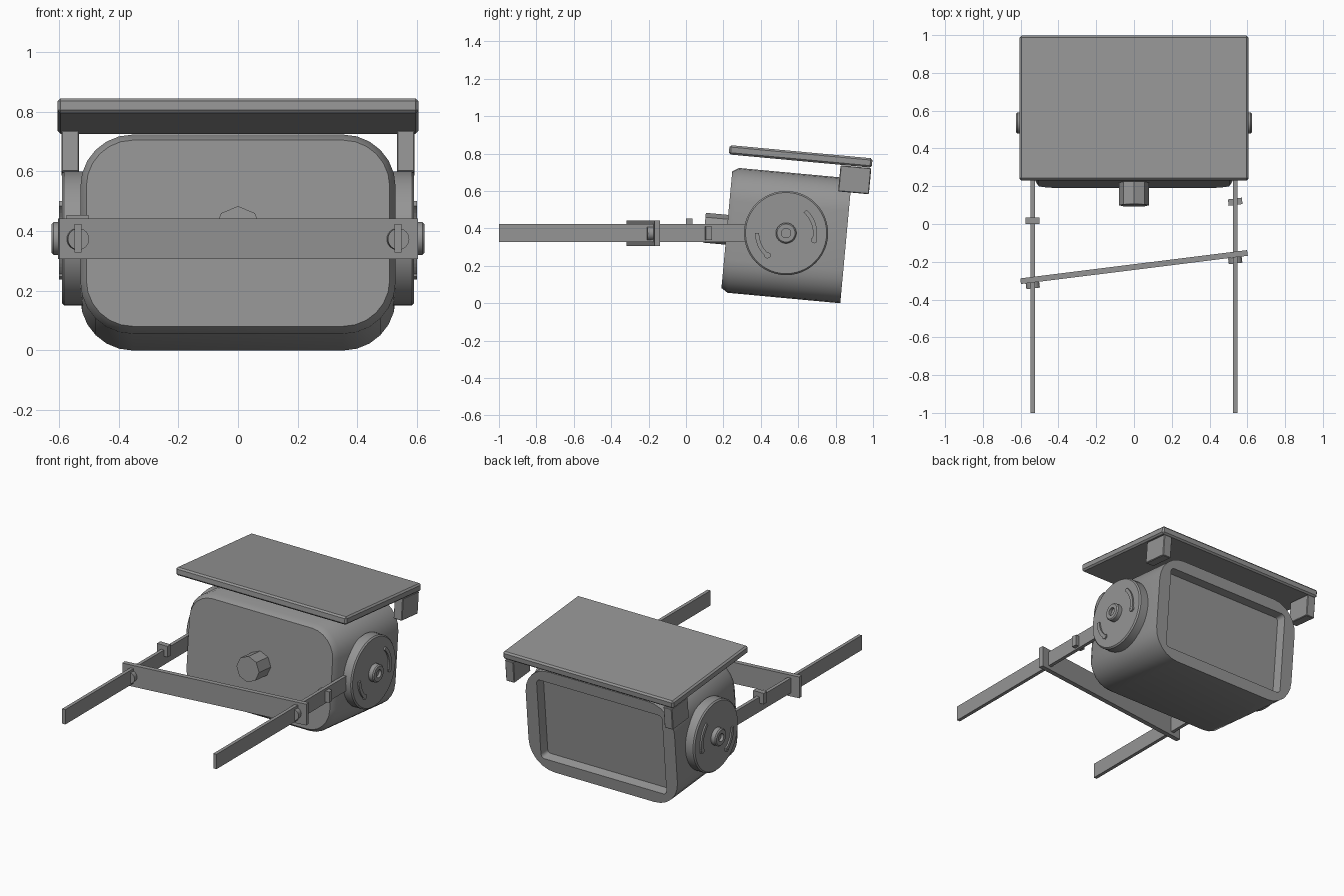
import bpy, bmesh
from math import sin, cos, pi, radians
from mathutils import Vector

cube = bpy.data.objects.get("Cube")
if cube:
    bpy.data.objects.remove(cube, do_unlink=True)

grey = bpy.data.materials.new("mid grey")
grey.use_nodes = True
COLOUR = (0.3, 0.3, 0.3, 1)
grey.diffuse_color = COLOUR
grey.node_tree.nodes["Principled BSDF"].inputs["Base Color"].default_value = COLOUR

TILT = radians(-5.3)


def finish(bm, name, loc=(0, 0, 0), rot=(0, 0, 0), bevel=0, smooth=False):
    bmesh.ops.recalc_face_normals(bm, faces=bm.faces)
    mesh = bpy.data.meshes.new(name)
    bm.to_mesh(mesh)
    bm.free()
    mesh.materials.append(grey)
    ob = bpy.data.objects.new(name, mesh)
    ob.location, ob.rotation_euler = loc, rot
    bpy.context.collection.objects.link(ob)
    if bevel:
        mod = ob.modifiers.new("bevel", 'BEVEL')
        mod.width, mod.segments = bevel, 1
    if smooth:
        bpy.ops.object.select_all(action='DESELECT')
        ob.select_set(True)
        bpy.context.view_layer.objects.active = ob
        bpy.ops.object.shade_smooth_by_angle(angle=radians(32))
    return ob


def box(name, size, loc, rot=(0, 0, 0), bevel=0):
    bm = bmesh.new()
    bmesh.ops.create_cube(bm, size=1)
    bmesh.ops.scale(bm, vec=size, verts=bm.verts)
    return finish(bm, name, loc, rot, bevel)


def loft(name, rings, **kw):
    """Bridge closed rings of equal length and cap both ends."""
    bm = bmesh.new()
    loops = [[bm.verts.new(p) for p in ring] for ring in rings]
    n = len(loops[0])
    for a, b in zip(loops, loops[1:]):
        for i in range(n):
            j = (i + 1) % n
            bm.faces.new((a[i], a[j], b[j], b[i]))
    bm.faces.new(loops[0])
    bm.faces.new(loops[-1])
    return finish(bm, name, **kw)


def rounded_rect(hx, hz, r, y, steps=6):
    pts = []
    for k, (sx, sz) in enumerate(((1, 1), (-1, 1), (-1, -1), (1, -1))):
        for i in range(steps + 1):
            a = (k + i / steps) * pi / 2
            pts.append((sx * (hx - r) + r * cos(a), y, sz * (hz - r) + r * sin(a)))
    return pts


def circle_y(r, y, n):
    return [(r * sin(2 * pi * i / n), y, r * cos(2 * pi * i / n)) for i in range(n)]


def circle_x(r, x, n):
    return [(x, r * sin(2 * pi * i / n), r * cos(2 * pi * i / n)) for i in range(n)]


# Tilted housing: chamfered front, recessed screen at the back
CENTRE = Vector((0, 0.537, 0.363))
loft("housing", [
    rounded_rect(0.508, 0.313, 0.155, -0.32),
    rounded_rect(0.528, 0.335, 0.175, -0.285),
    rounded_rect(0.528, 0.335, 0.175, 0.32),
    rounded_rect(0.445, 0.262, 0.025, 0.32),
    rounded_rect(0.435, 0.252, 0.02, 0.265),
], loc=CENTRE, rot=(TILT, 0, 0), smooth=True)

# Octagonal knob on the front
loft("front_knob", [circle_y(0.08, y, 8) for y in (-0.44, -0.31)],
     loc=CENTRE, rot=(TILT, 0, 0))

# Sun shade over the housing
box("shade_plate", (1.21, 0.768, 0.05), (0, 0.613, 0.785), (TILT, 0, 0), 0.01)

# Straight bar joining the two arms at a slant
SLANT = radians(7.1)
box("cross_bar", (1.21, 0.03, 0.136), (0, -0.228, 0.374), (0, 0, SLANT))

PIVOT = (0, 0.535, 0.375)
for s, side in ((1, "left"), (-1, "right")):
    # Bracket hanging under the back of the shade
    box(side + "_shade_bracket", (0.06, 0.165, 0.14), (s * 0.562, 0.902, 0.66),
        (TILT, 0, 0), 0.004)

    # Long flat arm, ending inside the pivot disc
    box(side + "_arm", (0.022, 1.5, 0.095), (s * 0.536, -0.25, 0.376))

    # Pivot disc with hub and socket
    profile = [(0.225, 0.52), (0.225, 0.582), (0.217, 0.59), (0.055, 0.59),
               (0.055, 0.618), (0.048, 0.625), (0.025, 0.625), (0.025, 0.607)]
    loft(side + "_pivot_disc", [circle_x(r, s * x, 48) for r, x in profile],
         loc=PIVOT, smooth=True)

    # Raised curved marks on the disc, each with a small pointed head
    for k, (start, end) in enumerate(((49, -14), (180, 230))):
        steps = 10
        angles = [radians(start + (end - start) * i / steps) for i in range(steps + 1)]
        outline = [(0.166, a) for a in angles] + [(0.144, a) for a in reversed(angles)]
        loft(f"{side}_curved_mark_{k}",
             [[(s * x, r * cos(a), r * sin(a)) for r, a in outline] for x in (0.585, 0.6)],
             loc=PIVOT)
        a = radians(end)
        loft(f"{side}_mark_head_{k}", [circle_x(0.018, s * x, 6) for x in (0.585, 0.599)],
             loc=Vector(PIVOT) + Vector((0, 0.155 * cos(a), 0.155 * sin(a))))

    # Round fastener in front of the bar
    loft(side + "_fastener", [circle_y(0.036, y, 24) for y in (-0.016, 0.016)],
         loc=(s * 0.536, -0.259 + s * 0.066, 0.373), rot=(0, 0, SLANT), smooth=True)

# Small stops clipped on the arms
box("left_arm_stop", (0.074, 0.034, 0.07), (0.536, 0.118, 0.374), (0, 0, SLANT))
box("right_arm_stop", (0.074, 0.034, 0.07), (-0.538, 0.018, 0.418))
